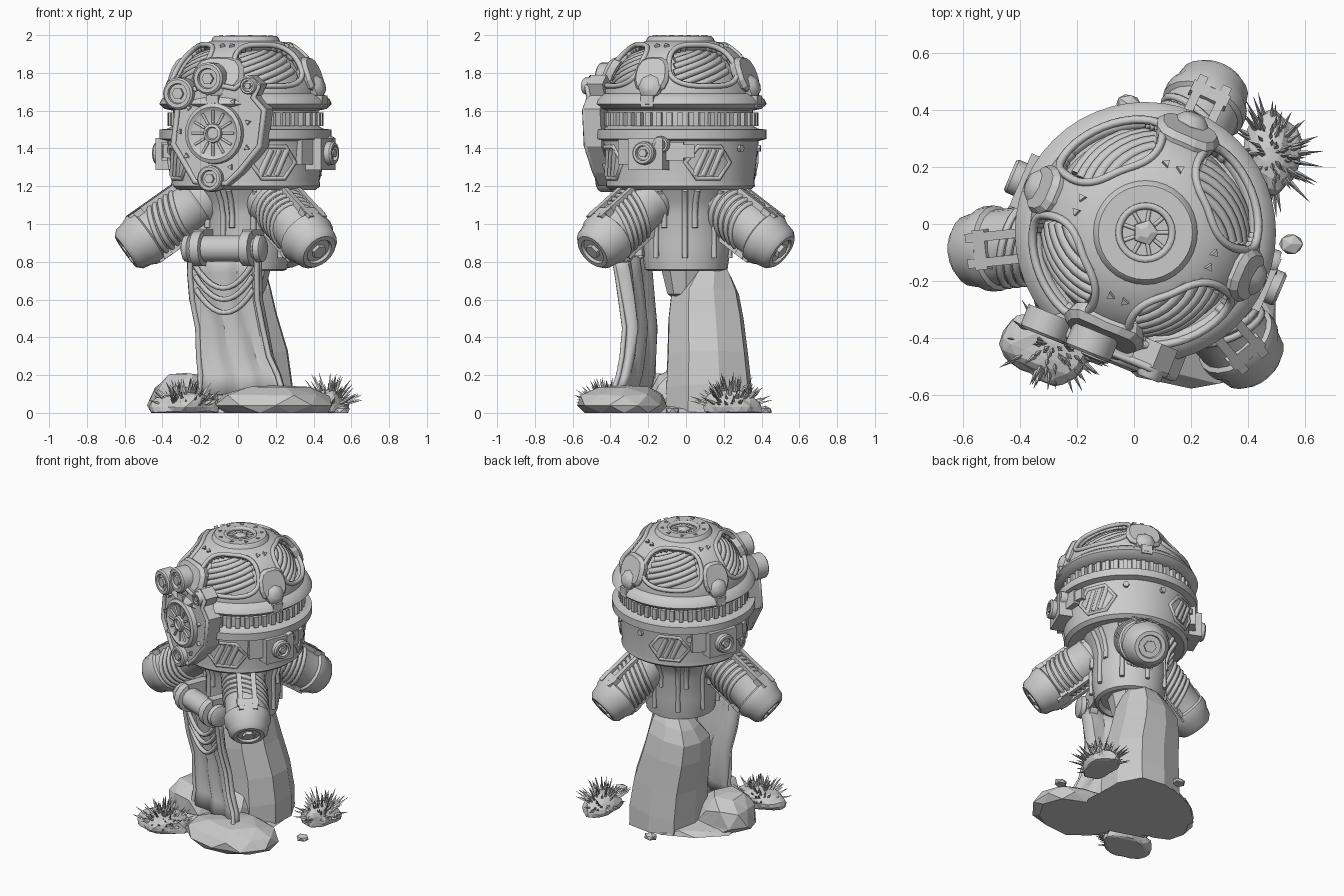
import bpy, bmesh, math, random
from math import sin, cos, pi, radians
from mathutils import Matrix, Vector, noise

if "Cube" in bpy.data.objects:
    bpy.data.objects.remove(bpy.data.objects["Cube"])
random.seed(4)
CX, CY = 0.04, -0.03
FRAME = [67, 157, 247, 337]
GAPS = [22, 112, 202, 292]
smooth = []

grey = bpy.data.materials.new("plain grey")
grey.use_nodes = True
grey.diffuse_color = (0.6, 0.6, 0.6, 1)
grey.node_tree.nodes["Principled BSDF"].inputs["Base Color"].default_value = (0.6, 0.6, 0.6, 1)


def finish(name, bm, m=Matrix(), soft=False):
    bmesh.ops.recalc_face_normals(bm, faces=bm.faces)
    me = bpy.data.meshes.new(name)
    bm.to_mesh(me)
    bm.free()
    me.transform(m)
    me.materials.append(grey)
    ob = bpy.data.objects.new(name, me)
    bpy.context.collection.objects.link(ob)
    if soft:
        smooth.append(ob)
    return ob


def radial(deg, r, z, tilt=0):
    """Frame on the body: local x sideways, y up, z outward (tilt dips it)."""
    a = radians(deg)
    m = Matrix(((-sin(a), 0, cos(a), CX + r * cos(a)),
                (cos(a), 0, sin(a), CY + r * sin(a)),
                (0, 1, 0, z), (0, 0, 0, 1)))
    return m @ Matrix.Rotation(radians(tilt), 4, 'X')


def loft(name, rings, m=Matrix(), soft=False):
    bm = bmesh.new()
    rows = [[bm.verts.new(p) for p in ring] for ring in rings]
    n = len(rows[0])
    for a, b in zip(rows, rows[1:]):
        for i in range(n):
            j = (i + 1) % n
            bm.faces.new((a[i], a[j], b[j], b[i]))
    bm.faces.new(rows[0])
    bm.faces.new(rows[-1])
    return finish(name, bm, m, soft)


def lathe(name, profile, m, seg=32):
    rings = [[(r * cos(2 * pi * i / seg), r * sin(2 * pi * i / seg), z) for i in range(seg)]
             for r, z in profile]
    return loft(name, rings, m, True)


def prism(name, pts, z0, z1, m):
    return loft(name, [[(x, y, z) for x, y in pts] for z in (z0, z1)], m)


def box(name, w, h, z0, z1, m):
    return prism(name, [(-w, -h), (w, -h), (w, h), (-w, h)], z0, z1, m)


def ngon(n, r, turn=0):
    return [(r * cos(2 * pi * i / n + turn), r * sin(2 * pi * i / n + turn)) for i in range(n)]


def tubes(name, paths, r, closed=False, m=Matrix()):
    cu = bpy.data.curves.new(name, 'CURVE')
    cu.dimensions = '3D'
    cu.bevel_depth, cu.bevel_resolution, cu.use_fill_caps = r, 1, True
    for path in paths:
        s = cu.splines.new('POLY')
        s.points.add(len(path) - 1)
        for p, co in zip(s.points, path):
            p.co = (*(m @ Vector(co)), 1)
        s.use_cyclic_u = closed
    cu.materials.append(grey)
    bpy.context.collection.objects.link(bpy.data.objects.new(name, cu))


def bolt(name, m, r, depth=0.05):
    """Round fitting with a raised rim and a hex head."""
    lathe(name, [(r, -0.04), (r, depth * .8), (r * .88, depth), (r * .65, depth), (r * .6, depth * .6)], m, 16)
    prism(name + "_head", ngon(6, r * .38), 0, depth, m)


centre = Matrix.Translation((CX, CY, 0))

# Column, its lower stub and the ringed drum body
column_axis = centre @ Matrix.Translation((0, .03, 0))
lathe("column", [(.1, .78), (.18, .78), (.195, .75), (.22, .76), (.24, .9), (.235, 1.05),
                 (.26, 1.12), (.3, 1.19)], column_axis, 24)
lathe("column_stub", [(.06, .6), (.1, .63), (.14, .79)], column_axis, 9)
tubes("column_ribs", [[(CX + r * cos(a), CY + .025 + r * sin(a), z) for r, z in
                       ((.24, low), (.236, 1.04), (.26, 1.12), (.3, 1.18))]
                      for k in range(9) for a, low in ((k * pi / 4.5, .82), (k * pi / 4.5 + .22, .98))], .016)
lathe("drum_body", [(.3, 1.19), (.37, 1.18), (.395, 1.2), (.392, 1.23), (.415, 1.44), (.455, 1.45),
                    (.455, 1.5), (.41, 1.505), (.385, 1.52), (.385, 1.6), (.43, 1.61), (.457, 1.635),
                    (.445, 1.66), (.41, 1.69), (.36, 1.7)], centre, 48)
for k in range(44):
    box("neck_tooth", .014, .036, -.01, .03, radial(k * 360 / 44, .383, 1.555))


# Domed cage with four rounded-square openings over a ribbed inner shell
def dome(deg, t, off=0.0):
    a = radians(deg)
    r = .405 * max(cos(t * pi / 2), 0) ** .7 + off
    return Vector((CX + r * cos(a), CY + r * sin(a), 1.66 + .325 * sin(t * pi / 2) + off * t))


def squircle(p, w, h):
    k = (abs(cos(p)) ** 3 + abs(sin(p)) ** 3) ** (-1 / 3)
    return w * k * cos(p), h * k * sin(p)


bm = bmesh.new()
COLS, ROWS = 144, 30
grid = [[bm.verts.new(dome(c * 360 / COLS, .92 * r / ROWS)) for c in range(COLS)] for r in range(ROWS + 1)]
for r in range(ROWS):
    for c in range(COLS):
        off = ((c + .5) * 360 / COLS - 22 + 45) % 90 - 45
        t = .92 * (r + .5) / ROWS
        if abs(off / 32) ** 3 + abs((t - .42) / .28) ** 3 > 1:
            d = (c + 1) % COLS
            bm.faces.new((grid[r][c], grid[r][d], grid[r + 1][d], grid[r + 1][c]))
cage = finish("dome_cage", bm, soft=True)
thick = cage.modifiers.new("thickness", 'SOLIDIFY')
thick.thickness = .035
loft("inner_shell", [[dome(c * 7.5, r / 16, -.05) for c in range(48)] for r in range(15)], soft=True)
rim = [squircle(i * pi / 20, 32, .28) for i in range(40)]
tubes("opening_rims", [[dome(g + x, .42 + y) for x, y in rim] for g in GAPS], .015, True)
tubes("inner_ridges", [[dome(g + x, .2 + k * .085 + x * .005, -.047) for x in range(-28, 29, 7)]
                       for g in GAPS for k in range(6)], .02)

# Crown disc with studs and a faceted gem
lathe("crown_disc", [(.19, 1.95), (.175, 1.985), (.165, 1.995), (.105, 1.995), (.1, 1.975), (.05, 1.975)], centre, 32)
tubes("crown_ring", [[(CX + x, CY + y, 1.985) for x, y in ngon(24, .095)]], .014, True)
loft("crown_gem", [[(x, y, z) for x, y in ngon(5, r)] for r, z in ((.05, 1.96), (.045, 1.985), (.02, 1.995))], centre)
tubes("crown_spokes", [[(CX + x * .04, CY + y * .04, 1.978), (CX + x * .09, CY + y * .09, 1.978)]
                       for x, y in ngon(9, 1)], .007)
for x, y in ngon(9, .135):
    prism("crown_stud", ngon(3, .014, x * 9), 1.99, 2.0, centre @ Matrix.Translation((x, y, 0)))

# Widened feet and fittings on the cage legs
for a, wide in zip(FRAME, (17, 13, 22, 14)):
    foot = [squircle(i * pi / 8, 1, 1) for i in range(16)]
    loft("cage_foot", [[dome(a + x * wide * s, .27 + y * .2 * s, o) for x, y in foot]
                       for s, o in ((1, -.02), (1, .014), (.82, .03))])
    lathe("cage_boss", [(.07, -.05), (.065, .015), (.04, .04), (.02, .045)], radial(a, .405, 1.725, -15), 8)
    box("cage_clip", .035, .03, -.02, .025, radial(a, .43, 1.65))
    for d in (-6, 6):
        prism("cage_stud", ngon(3, .016), -.01, .014, radial(a + d, .25, 1.94, -60))

# Boxes, plates and studs on the drum
for a in (337, 157):
    box("drum_box", .1, .085, -.06, .045, radial(a, .43, 1.37))
    bolt("drum_bolt", radial(a, .465, 1.375), .062)
    for d, w, h in ((16, .07, .05), (27, .045, .035), (-17, .06, .07)):
        box("drum_box_wing", w, h, -.06, .025, radial(a + d, .415, 1.385))
bolt("drum_side_knob", radial(347, .43, 1.42), .045)
for a in (50, 84, 130, 185):
    prism("drum_stud", ngon(6, .02), -.02, .015, radial(a, .412, 1.4))

# Hexagonal drum windows with slanted bars
for g in GAPS:
    m = radial(g, .402, 1.325, 6)
    hexa = [(x * 1.1, y * .85) for x, y in ngon(6, .115)]
    tubes("window_frame", [[(x, y, -x * x * 1.2) for x, y in hexa]], .013, True, m)
    tubes("window_bars", [[(k * .045 - .03, -.07, -.01), (k * .045 + .03, .07, -.01)]
                          for k in (-1, 0, 1)], .019, False, m)

# Three drooping ribbed arms
for a, start in ((65, .155), (186, .2), (310, .17)):
    m = radial(a, start, 1.16, 35)
    lathe("arm_core", [(.14, 0), (.148, .08), (.135, .1), (.135, .38), (.15, .39), (.15, .43), (.135, .46),
                       (.125, .51), (.1, .535), (.075, .535), (.07, .52), (.03, .52)], m, 20)
    tubes("arm_ridges", [[(.134 * cos(p), .134 * sin(p), .17 + k * .035 + .05 * cos(p) - .03 * sin(p))
                          for p in [i * pi / 12 for i in range(24)]] for k in range(5)], .014, True, m)
    for side in (-1, 1):
        for x in (-.045, .045):
            box("arm_strap", .016, .018, .06, .42, m @ Matrix.Translation((x, side * .132, 0)))
        for z in (.08, .36):
            box("arm_strap_bridge", .07, .016, z - .02, z + .03, m @ Matrix.Translation((0, side * .132, 0)))
    prism("arm_tip_nut", ngon(6, .04), .5, .54, m)

# Front dial plate with lobes and small gauges
m = radial(248, 0, 1.47)
outline = [(-.22, .17), (-.25, -.05), (-.18, -.16), (-.12, -.26), (.07, -.27), (.15, -.2), (.27, -.06),
           (.295, .14), (.23, .21), (.26, .27), (.2, .32), (.12, .26), (-.03, .29), (-.14, .25)]
prism("dial_plate", outline, .34, .43, m)
tubes("dial_plate_edge", [[(x * .95, y * .95, .432) for x, y in outline]], .016, True, m)
dial = m @ Matrix.Translation((0, .01, .435))
lathe("dial_rim", [(.165, -.02), (.16, .025), (.14, .035), (.125, .025), (.12, .022), (.05, .022)], dial, 28)
lathe("dial_hub", [(.055, 0), (.05, .04), (.035, .045), (.03, .03)], dial, 12)
tubes("dial_spokes", [[(x * .055, y * .055, .025), (x * .12, y * .12, .025)] for x, y in ngon(12, 1)], .007, False, dial)
for u, v, r in ((-.03, .3, .085), (-.2, .22, .085), (-.02, -.23, .07), (.2, .26, .045)):
    bolt("small_gauge", m @ Matrix.Translation((u, v, .425)), r, .045)
for i in range(9):
    p = 2 * pi * i / 9 + .3
    prism("plate_stud", ngon(3, .016, p), -.02, .015, dial @ Matrix.Translation((.2 * cos(p), .2 * sin(p), 0)))

# Roller bracket holding the banner
roll = radial(248, .3, .87) @ Matrix.Rotation(pi / 2, 4, 'Y')
half = [(.05, .23), (.07, .22), (.075, .19), (.055, .18), (.055, .17), (.095, .165), (.095, .115), (.07, .11)]
lathe("banner_roller", [(r, -z) for r, z in half] + [(r, z) for r, z in reversed(half)], roll, 14)
for u in (-.14, .14):
    box("roller_bracket", .03, .07, -.14, .03, radial(248, .29, .9) @ Matrix.Translation((u, 0, 0)))

# Hanging cloth banner with folded swags
m = radial(248, 0, 0)
rows = [(.86, .19, 0, .29), (.74, .19, -.01, .27), (.6, .185, -.01, .25), (.45, .185, .01, .22),
        (.3, .2, .03, .22), (.2, .22, .06, .22), (.1, .24, .08, .24)]
bm = bmesh.new()
grid = [[bm.verts.new((u + w * s / 5, z, out + .012 * cos(s * 1.7 + z * 4) + .02 * (abs(s) == 5)))
         for s in range(-5, 6)] for z, w, u, out in rows]
for a, b in zip(grid, grid[1:]):
    for i in range(10):
        bm.faces.new((a[i], a[i + 1], b[i + 1], b[i]))
cloth = finish("cloth_banner", bm, m, True)
cloth.modifiers.new("thickness", 'SOLIDIFY').thickness = .035
tubes("cloth_swags", [[(-.01 + .033 * i, z + .005 * i * i, .29 - k * .01) for i in range(-5, 6)]
                      for k, z in enumerate((.66, .6, .53))], .015, False, m)
tubes("cloth_hems", [[(u + s * w, z, out + .02) for z, w, u, out in rows] for s in (-1, 1)], .015, False, m)

# Leaning stone pillar, broad almost to the top
sections = [(0, .06, .12, .23, .235), (.12, .06, .12, .23, .23), (.3, .045, .115, .22, .215),
            (.5, .005, .105, .2, .2), (.63, -.01, .1, .185, .18), (.72, 0, .12, .15, .12), (.79, .01, .12, .1, .08)]
loft("stone_pillar", [[(cx + rx * x, cy + ry * y, z + .03 * x * (z > 0)) for x, y in
                       (squircle(i * pi / 4.5 + .25, 1, 1) for i in range(9))]
                      for z, cx, cy, rx, ry in sections])


# Ground boulders, flat underneath
def boulder(name, loc, size, level=2, rough=.2):
    bm = bmesh.new()
    bmesh.ops.create_icosphere(bm, subdivisions=level, radius=1)
    for v in bm.verts:
        v.co *= 1 + rough * noise.noise(v.co * 1.3 + Vector(loc) * 7)
        v.co = Vector(loc) + Vector(a * b for a, b in zip(v.co, size))
        v.co.z = max(v.co.z, 0)
    finish(name, bm)


boulder("front_boulder", (.2, -.33, .04), (.32, .25, .11))
boulder("left_boulder", (-.28, -.06, .04), (.2, .19, .19))
boulder("inner_boulder", (.03, -.09, .05), (.15, .11, .17))
boulder("base_slab", (-.04, 0, 0), (.36, .32, .06))
boulder("right_pebble", (.55, -.07, .01), (.045, .04, .03), 1)
boulder("back_pebble", (-.02, .42, .01), (.045, .04, .03), 1)

# Spiky grass tufts
for x, y, sx, sy, count, tall in ((.48, .24, .1, .15, 90, .13), (-.28, -.42, .17, .13, 90, .1)):
    boulder("tuft_mound", (x, y, .03), (sx, sy, .09), 3, .3)
    bm = bmesh.new()
    for k in range(count):
        p, lean = random.uniform(0, 2 * pi), random.uniform(.15, 1.35)
        d = Vector((sin(lean) * cos(p), sin(lean) * sin(p), cos(lean)))
        size = tall * random.uniform(.5, 1)
        mid = Vector((x + sx * .8 * d.x, y + sy * .8 * d.y, .02 + .075 * d.z)) + d * size / 2
        bmesh.ops.create_cone(bm, cap_ends=True, segments=3, radius1=.012, radius2=.0005, depth=size,
                              matrix=Matrix.Translation(mid) @ d.to_track_quat('Z', 'Y').to_matrix().to_4x4())
    finish("grass_blades", bm)

# Turn tubes into meshes and smooth the round parts
bpy.ops.object.select_all(action='DESELECT')
curves = [o for o in bpy.context.scene.objects if o.type == 'CURVE']
for o in curves:
    o.select_set(True)
bpy.context.view_layer.objects.active = curves[0]
bpy.ops.object.convert(target='MESH')
bpy.ops.object.select_all(action='DESELECT')
for o in smooth:
    o.select_set(True)
bpy.context.view_layer.objects.active = smooth[0]
bpy.ops.object.shade_smooth_by_angle(angle=radians(35))
